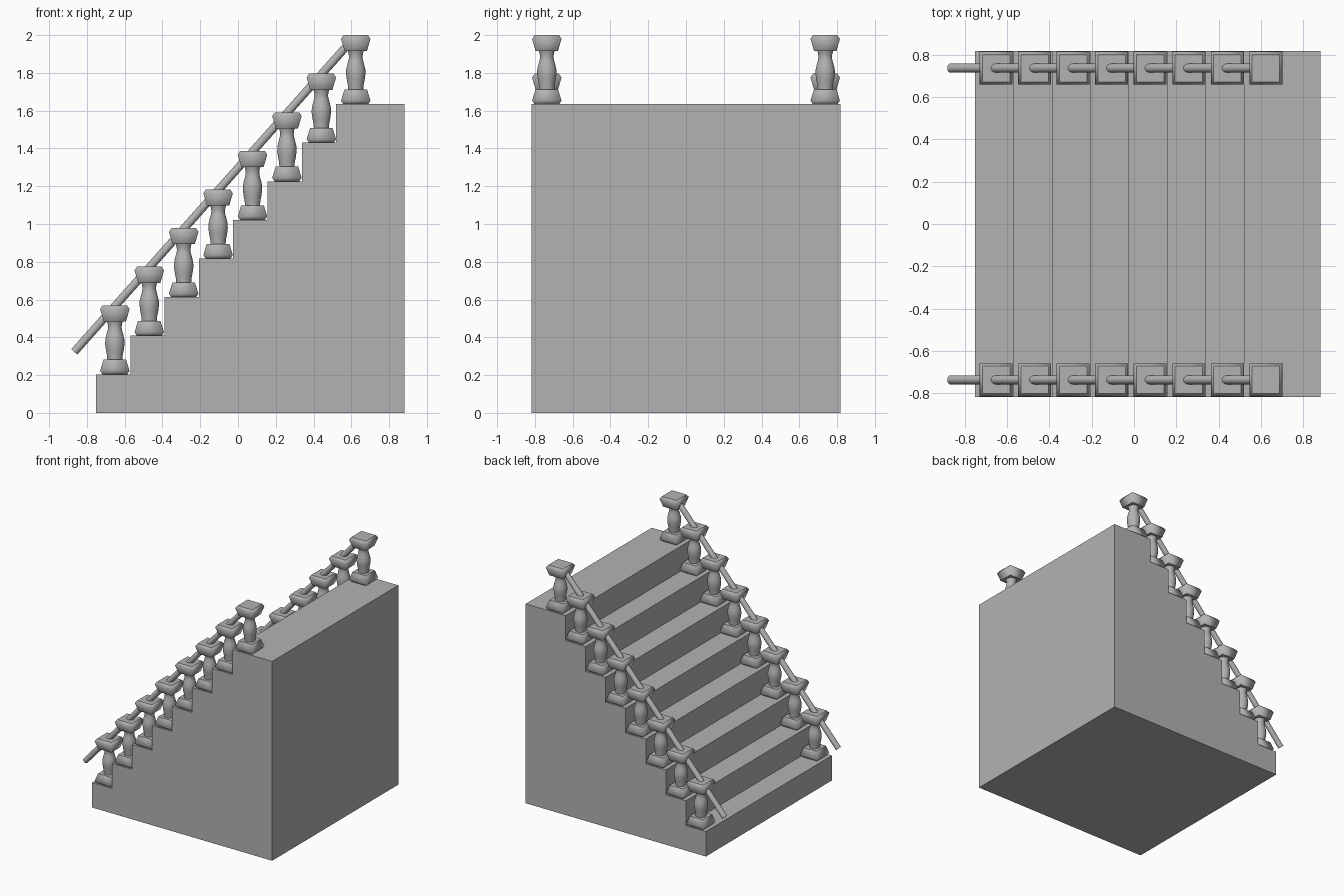
import bpy, bmesh
from math import pi, sin, cos, sqrt
from mathutils import Vector

if "Cube" in bpy.data.objects:
    bpy.data.objects.remove(bpy.data.objects["Cube"])

N, RISE, RUN = 8, 1.635 / 8, 0.1817
X0, X1, W = -0.752, 0.882, 0.817
RAIL_Y = 0.737

# Dark stone grey for the whole model
stone = bpy.data.materials.new("dark_stone")
stone.diffuse_color = (0.45, 0.45, 0.45, 1)
stone.use_nodes = True
stone.node_tree.nodes["Principled BSDF"].inputs["Base Color"].default_value = stone.diffuse_color


def add(name, mesh, loc=(0, 0, 0)):
    ob = bpy.data.objects.new(name, mesh)
    ob.location = loc
    bpy.context.collection.objects.link(ob)
    return ob


def finish(bm, name):
    me = bpy.data.meshes.new(name)
    bm.to_mesh(me)
    bm.free()
    me.materials.append(stone)
    return me


def rings_mesh(name, profile, sides):
    """Stack regular polygons of (radius, z) into a closed, smooth-sided solid."""
    bm = bmesh.new()
    rows = []
    for r, z in profile:
        rows.append([bm.verts.new((r * cos(2 * pi * (k + 0.5) / sides),
                                   r * sin(2 * pi * (k + 0.5) / sides), z))
                     for k in range(sides)])
    for a, b in zip(rows, rows[1:]):
        for k in range(sides):
            j = (k + 1) % sides
            bm.faces.new((a[k], a[j], b[j], b[k])).smooth = True
    bm.faces.new(rows[0][::-1])
    bm.faces.new(rows[-1])
    # crisp rims and corners
    for e in bm.edges:
        if e.calc_face_angle() > 0.95:
            e.smooth = False
    return finish(bm, name)


# Solid stair block: stepped side profile extruded across the width
outline = [(X1, 0), (X0, 0)]
for i in range(N):
    x = X0 + i * RUN
    if i:
        outline.append((x, i * RISE))
    outline.append((x, (i + 1) * RISE))
outline.append((X1, N * RISE))
bm = bmesh.new()
face = bm.faces.new([bm.verts.new((x, -W, z)) for x, z in outline])
ext = bmesh.ops.extrude_face_region(bm, geom=[face])
bmesh.ops.translate(bm, vec=(0, 2 * W, 0),
                    verts=[v for v in ext["geom"] if isinstance(v, bmesh.types.BMVert)])
bmesh.ops.recalc_face_normals(bm, faces=bm.faces)
add("stair_block", finish(bm, "stair_block"))

# Baluster parts, heights measured from the tread; base mirrors the cap
q = sqrt(2)
base = rings_mesh("baluster_base",
                  [(0.066 * q, 0), (0.078 * q, 0.018), (0.060 * q, 0.077)], 4)
cap = rings_mesh("baluster_cap",
                 [(0.059 * q, 0.28), (0.078 * q, 0.345), (0.065 * q, 0.365)], 4)
column = rings_mesh("baluster_column",
                    [(0.040, 0.07), (0.042, 0.10), (0.048, 0.13), (0.052, 0.16),
                     (0.051, 0.185), (0.045, 0.21), (0.038, 0.235), (0.036, 0.25),
                     (0.039, 0.27), (0.046, 0.29)], 20)

# Sloping round handrail running through the caps
start, end = Vector((-0.867, 0, 0.323)), Vector((0.583, 0, 1.951))
axis = end - start
rail = rings_mesh("handrail", [(0.022, 0), (0.022, axis.length)], 16)

for side, sy in (("front", -1), ("back", 1)):
    y = sy * RAIL_Y
    for i in range(N):
        loc = (-0.652 + i * 0.1822, y, (i + 1) * RISE)
        for part, mesh in (("base", base), ("column", column), ("cap", cap)):
            add(f"{side}_baluster_{part}_{i + 1}", mesh, loc)
    ob = add(f"{side}_handrail", rail, (start.x, y, start.z))
    ob.rotation_euler = axis.to_track_quat("Z", "Y").to_euler()
